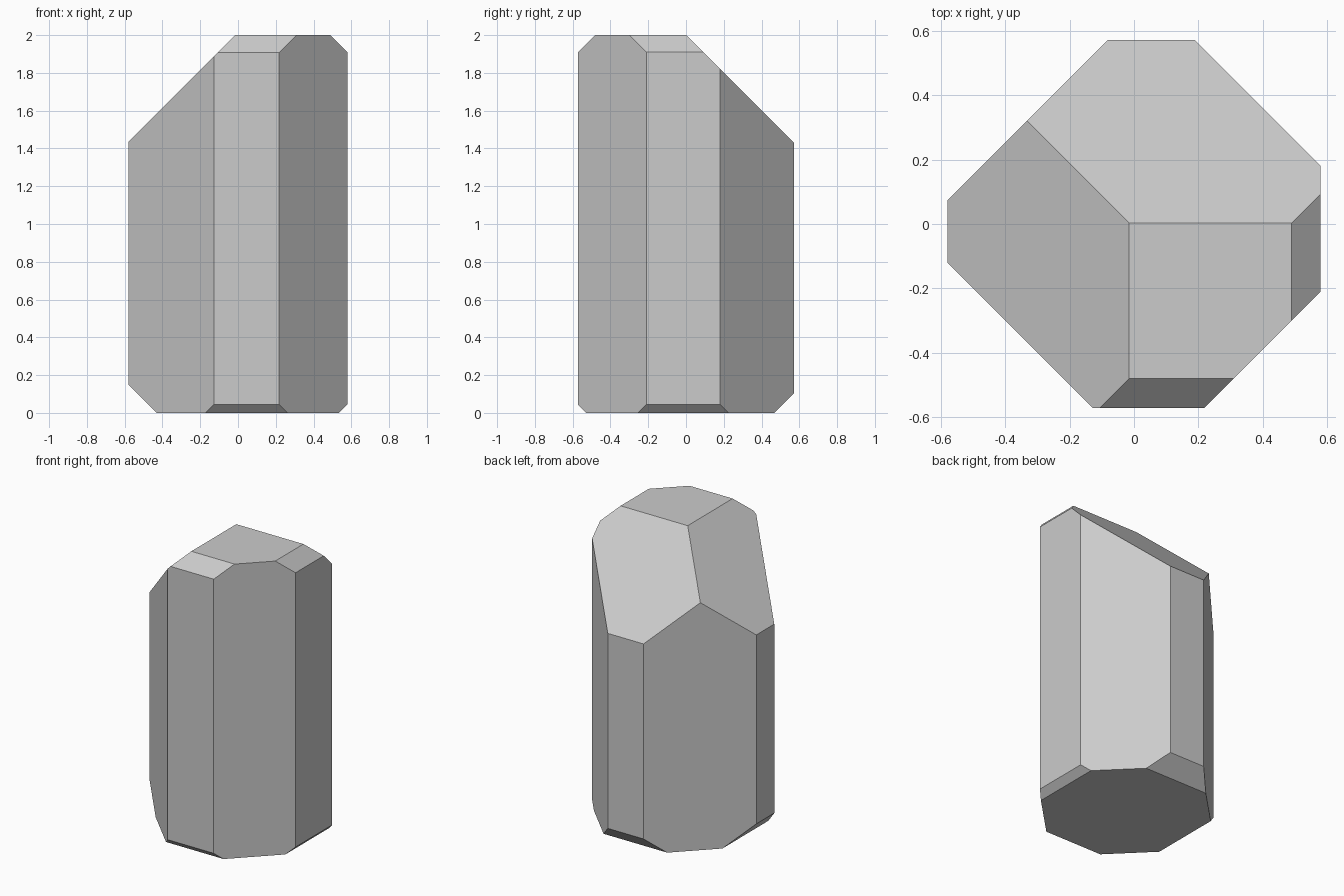
import bpy, bmesh
from mathutils import Vector

if "Cube" in bpy.data.objects:
    bpy.data.objects.remove(bpy.data.objects["Cube"])

# Starting block: x, y half-widths and height
HX, HY, H = 0.58, 0.572, 2.0

# Bevel cuts: outward direction and its limit (direction . point <= limit)
CUTS = [
    # upright corners
    ((1, 1, 0), 0.76), ((-1, 1, 0), 0.653), ((-1, -1, 0), 0.70), ((1, -1, 0), 0.79),
    # top edges
    ((1, 0, 1), 2.49), ((-1, 0, 1), 2.015), ((0, 1, 1), 2.003), ((0, -1, 1), 2.48),
    # bottom edges
    ((1, 0, -1), 0.535), ((-1, 0, -1), 0.43), ((0, 1, -1), 0.467), ((0, -1, -1), 0.528),
]


def slice_off(bm, direction, limit):
    """Remove everything beyond the plane and cap the opening."""
    n = Vector(direction)
    cut = bmesh.ops.bisect_plane(
        bm, geom=bm.verts[:] + bm.edges[:] + bm.faces[:], dist=1e-5,
        plane_co=n * (limit / n.length_squared), plane_no=n, clear_outer=True)
    rim = [e for e in cut["geom_cut"] if isinstance(e, bmesh.types.BMEdge)]
    bmesh.ops.contextual_create(bm, geom=rim)


# Faceted block
bm = bmesh.new()
bmesh.ops.create_cube(bm, size=1)
bmesh.ops.scale(bm, vec=(2 * HX, 2 * HY, H), verts=bm.verts)
bmesh.ops.translate(bm, vec=(0, 0, H / 2), verts=bm.verts)
for direction, limit in CUTS:
    slice_off(bm, direction, limit)
bmesh.ops.recalc_face_normals(bm, faces=bm.faces)

mesh = bpy.data.meshes.new("faceted_block")
bm.to_mesh(mesh)
bm.free()
bpy.context.collection.objects.link(bpy.data.objects.new("faceted_block", mesh))
